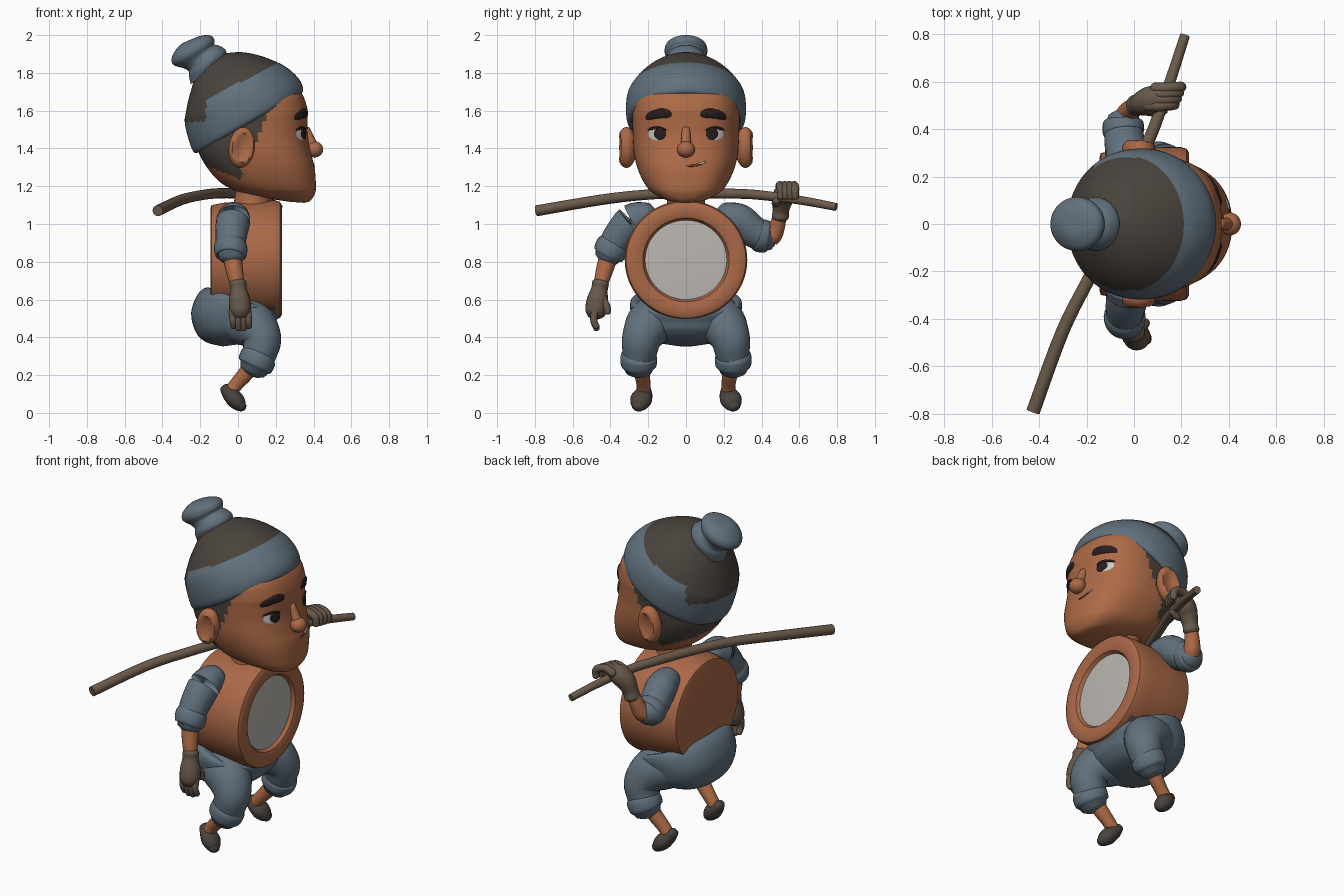
import bpy, bmesh, math
from mathutils import Vector as V
from mathutils.bvhtree import BVHTree

if "Cube" in bpy.data.objects:
    bpy.data.objects.remove(bpy.data.objects["Cube"])

COLOURS = {
    "blue cloth": (.120, .165, .205), "skin": (.42, .145, .062), "drum wood": (.40, .140, .064),
    "dark felt": (.068, .056, .046), "leather": (.135, .098, .068), "stick wood": (.150, .105, .070),
    "drum hide": (.50, .47, .44), "dark brow": (.022, .012, .014), "eye white": (.60, .58, .56),
    "lip brown": (.16, .045, .022)}
MATS = {}
for cname, c in COLOURS.items():
    MATS[cname] = bpy.data.materials.new(cname)
    MATS[cname].diffuse_color = (*c, 1)


def finish(name, bm, colours, rule=None, angle=50):
    """Turn a bmesh into a shaded object; rule(centre) picks the colour slot."""
    bmesh.ops.recalc_face_normals(bm, faces=bm.faces)
    if rule:
        for f in bm.faces:
            f.material_index = rule(f.calc_center_median())
    me = bpy.data.meshes.new(name)
    bm.to_mesh(me)
    bm.free()
    for c in colours:
        me.materials.append(MATS[c])
    ob = bpy.data.objects.new(name, me)
    bpy.context.collection.objects.link(ob)
    bpy.ops.object.select_all(action='DESELECT')
    ob.select_set(True)
    bpy.context.view_layer.objects.active = ob
    bpy.ops.object.shade_smooth_by_angle(angle=math.radians(angle))
    return ob


def dense(rows, k):
    """Catmull-Rom through rows of numbers, k steps per span."""
    out = []
    for i in range(len(rows) - 1):
        a, b, c, d = (rows[max(0, min(len(rows) - 1, i + j))] for j in (-1, 0, 1, 2))
        for s in range(k):
            t = s / k
            out.append([.5 * (2*q + (r-p)*t + (2*p-5*q+4*r-w)*t*t + (3*q-p-3*r+w)*t**3)
                        for p, q, r, w in zip(a, b, c, d)])
    return out + [list(rows[-1])]


def skin_rings(rings, n, p=2):
    """Bridge (centre, u, v) rings into a capped surface."""
    bm = bmesh.new()
    loops = []
    for c, u, v in rings:
        loop = []
        for i in range(n):
            a = 2 * math.pi * i / n
            x, y = (math.copysign(abs(w) ** (2 / p), w) for w in (math.cos(a), math.sin(a)))
            loop.append(bm.verts.new(c + u * x + v * y))
        loops.append(loop)
    for A, B in zip(loops, loops[1:]):
        for i in range(n):
            bm.faces.new((A[i], A[(i+1) % n], B[(i+1) % n], B[i]))
    bm.faces.new(loops[0])
    bm.faces.new(loops[-1])
    return bm


def body(rows, n=48, p=2, k=4):
    """Rows: front x, front z, back x, back z, half width."""
    rings = []
    for fx, fz, bx, bz, hw in (dense(rows, k) if k > 1 else rows):
        f, b = V((fx, 0, fz)), V((bx, 0, bz))
        rings.append(((f + b) / 2, (f - b) / 2, V((0, hw, 0))))
    return skin_rings(rings, n, p)


def tube(name, rows, colour, n=20, k=5, flat=1, rounded=True):
    """Rows: x, y, z, radius; flat squashes the section along x."""
    pts = dense(rows, k)
    pos = [V(q[:3]) for q in pts]
    rings = []
    for i, q in enumerate(pts):
        t = (pos[min(i+1, len(pos)-1)] - pos[max(i-1, 0)]).normalized()
        ref = V((0, 1, 0)) if abs(t.y) < .8 else V((0, 0, 1))
        u = t.cross(ref).normalized()
        rings.append((pos[i], u * q[3] * flat, t.cross(u) * q[3], t, q[3]))
    full = [r[:3] for r in rings]
    if rounded:
        for end, sgn in ((rings[0], -1), (rings[-1], 1)):
            for a in (30, 60, 82):
                s, h = math.cos(math.radians(a)), math.sin(math.radians(a)) * .6 * end[4]
                ring = (end[0] + end[3] * h * sgn, end[1] * s, end[2] * s)
                full.insert(0, ring) if sgn < 0 else full.append(ring)
    return finish(name, skin_rings(full, n), [colour])


def ball(name, centre, size, colour, dent=None):
    bm = bmesh.new()
    bmesh.ops.create_uvsphere(bm, u_segments=24, v_segments=16, radius=1)
    for v in bm.verts:
        if dent:
            dent(v.co)
        v.co = V(centre) + V(a * b for a, b in zip(v.co, size))
    return finish(name, bm, [colour])


# Head with hair at the back and sideburns
head = body([(.35, 1.112, .27, 1.118, .04), (.385, 1.125, .16, 1.135, .11), (.41, 1.17, .02, 1.165, .18),
             (.412, 1.22, -.08, 1.21, .22), (.405, 1.30, -.15, 1.28, .255), (.385, 1.38, -.20, 1.36, .275),
             (.368, 1.47, -.22, 1.42, .28), (.368, 1.55, -.23, 1.48, .283), (.365, 1.62, -.23, 1.53, .285),
             (.32, 1.71, -.22, 1.57, .27), (.18, 1.78, -.18, 1.62, .18)], n=96, p=2.5, k=6)
face = BVHTree.FromBMesh(head)


def hair(c):
    side = c.z > 1.40 and c.x < .08 + (c.z - 1.40) * .4
    back = c.x < .02 and c.z > 1.24 - c.x * .4
    return 1 if side or back else 0


finish("head", head, ["skin", "dark felt"], hair)


def patch(name, cy, cz, ry, rz, colour, lift=.004, slope=0, bend=0, p=2):
    """Thin plate laid over the face."""
    bm = bmesh.new()
    rows, n = [], 24
    for s in (.02, .35, .7, 1):
        row = []
        for i in range(n):
            a = 2 * math.pi * i / n
            dy, dz = (math.copysign(abs(w) ** (2 / p), w) * s for w in (math.cos(a), math.sin(a)))
            y, z = cy + dy * ry, cz + dz * rz + slope * dy * ry + bend * dy * dy
            hit = face.ray_cast(V((2, y, z)), V((-1, 0, 0)))[0]
            row.append(bm.verts.new((hit.x + (lift if s < 1 else -.002), y, z)))
        rows.append(row)
    bm.faces.new(rows[0])
    for A, B in zip(rows, rows[1:]):
        for i in range(n):
            bm.faces.new((A[i], A[(i+1) % n], B[(i+1) % n], B[i]))
    finish(name, bm, [colour])


# Face details and ears
for s, side in ((-1, "right"), (1, "left")):
    patch(side + "_brow", s*.145, 1.585, .075, .027, "dark brow", .009, -s*.12, -.015, 2.8)
    patch(side + "_eye_white", s*.155, 1.475, .052, .036, "eye white", .003)
    patch(side + "_eye_iris", s*.14, 1.478, .038, .037, "dark brow", .006)
    patch(side + "_eye_lid", s*.155, 1.508, .055, .009, "dark brow", .008, 0, -.012)

    def cup(co, s=s):
        r = math.hypot(co.x - .1, co.z)
        if co.y * s > 0 and r < .7:
            co.y -= s * .75 * (1 - r / .7) ** .5
        co.x -= co.z * -.12
    ball(side + "_ear", (.02, s*.315, 1.405), (.07, .055, .108), "skin", cup)
ball("nose", (.405, 0, 1.395), (.046, .048, .043), "skin")
tube("nose_bridge", [(.36, 0, 1.50, .022), (.385, 0, 1.44, .026), (.40, 0, 1.40, .03)], "skin")
patch("mouth", .055, 1.312, .065, .008, "lip brown", .003, .22, .012)
patch("teeth", .085, 1.322, .026, .006, "eye white", .006, .25, .006)

# Knitted hat: turned-up brim, dark crown, bobble
brim_top = lambda c: 1.695 + .50 * (c.x + .1)
hat = body([(.30, 1.68, -.19, 1.39, .27), (.335, 1.69, -.225, 1.375, .295), (.345, 1.715, -.245, 1.40, .313),
            (.325, 1.765, -.268, 1.47, .318), (.27, 1.82, -.282, 1.54, .31), (.21, 1.855, -.277, 1.585, .288),
            (.11, 1.893, -.262, 1.66, .235), (.01, 1.91, -.245, 1.72, .17), (-.09, 1.90, -.23, 1.78, .09)],
           n=96, k=6)
finish("hat", hat, ["blue cloth", "dark felt"],
       lambda c: 1 if c.z > brim_top(c) or (c.x < -.17 and c.z > 1.54) else 0)
finish("hat_bobble", body([(-.06, 1.88, -.25, 1.74, .10), (-.065, 1.92, -.26, 1.785, .113),
                           (-.10, 1.945, -.262, 1.81, .10), (-.125, 1.95, -.29, 1.825, .095),
                           (-.125, 1.975, -.345, 1.845, .113), (-.145, 1.998, -.348, 1.89, .105),
                           (-.19, 1.998, -.31, 1.945, .06), (-.23, 1.985, -.265, 1.97, .02)]), ["blue cloth"])

# Drum torso: turned shell, rounded rim, recessed hide
ring = lambda x, r: (x, .81 + r, x, .81 - r, r * 1.03)
shell = body([ring(*q) for q in ((-.145, .275), (-.14, .29), (-.08, .302), (.02, .31), (.12, .314), (.195, .315),
                                 (.222, .308), (.232, .29), (.232, .245), (.224, .222), (.20, .208))], 64, k=1)
finish("drum_body", shell, ["drum wood", "leather"],
       lambda c: 1 if c.z < .56 and -.1 < c.x < .19 else 0, 35)
finish("drum_hide", body([ring(.195, .212), ring(.205, .21), ring(.207, .19)], 64, k=1), ["drum hide"])
tube("neck", [(.08, 0, 1.04, .12), (.08, 0, 1.12, .10), (.10, 0, 1.22, .11)], "skin")

# Trousers seat
finish("trousers_seat", body([(.02, .365, -.08, .352, .06), (.12, .385, -.17, .375, .18),
                              (.18, .435, -.225, .43, .255), (.20, .48, -.248, .53, .285),
                              (.215, .515, -.215, .625, .297), (.205, .535, -.165, .665, .28),
                              (.15, .53, -.12, .64, .22)], p=2.3), ["blue cloth"])

# Legs and shoes
for s, side in ((-1, "right"), (1, "left")):
    tube(side + "_trouser_leg", [(0, s*.16, .50, .13), (.08, s*.20, .46, .125), (.125, s*.235, .39, .105),
                                 (.115, s*.245, .32, .092), (.10, s*.248, .28, .085)], "blue cloth", 28)
    tube(side + "_trouser_cuff", [(.118, s*.248, .315, .085), (.108, s*.25, .295, .097),
                                  (.092, s*.25, .255, .095), (.085, s*.25, .24, .08)], "blue cloth", 28)
    tube(side + "_shin", [(.10, s*.245, .30, .05), (.05, s*.235, .22, .043), (-.01, s*.225, .15, .037),
                          (-.04, s*.225, .11, .037)], "skin")
    tube(side + "_shoe", [(-.068, s*.22, .128, .036), (-.045, s*.226, .10, .049), (-.015, s*.238, .07, .058),
                          (.01, s*.25, .042, .046), (.02, s*.255, .032, .034)], "dark felt", flat=.8)

# Hanging arm
tube("right_sleeve", [(-.02, -.20, 1.04, .075), (-.025, -.28, 1.02, .09), (-.035, -.345, .95, .085),
                      (-.04, -.385, .89, .078)], "blue cloth", 24)
tube("right_sleeve_cuff", [(-.04, -.375, .905, .075), (-.04, -.39, .88, .088), (-.035, -.41, .84, .084),
                           (-.035, -.415, .83, .07)], "blue cloth", 24)
tube("right_forearm", [(-.035, -.40, .86, .05), (-.02, -.43, .76, .046), (0, -.455, .67, .036)], "skin")
tube("right_glove", [(0, -.453, .685, .046), (.002, -.458, .655, .044), (.008, -.468, .60, .056),
                     (.012, -.475, .55, .058), (.012, -.475, .525, .05)], "leather")
for i in range(4):
    x = -.03 + i * .027
    tube(f"right_finger_{i+1}", [(x, -.48, .54, .02), (x + .004, -.488, .49, .019),
                                 (x + .006, -.472, .455 - .012 * (i in (1, 2)), .016)], "leather", 12)
tube("right_thumb", [(.03, -.44, .60, .022), (.045, -.42, .56, .021), (.05, -.415, .53, .017)], "leather", 12)

# Raised arm gripping the carrying stick
tube("left_sleeve", [(-.02, .20, 1.04, .075), (-.03, .28, 1.02, .088), (-.04, .35, .965, .085),
                     (-.045, .40, .935, .08)], "blue cloth", 24)
tube("left_sleeve_cuff", [(-.043, .375, .945, .075), (-.045, .39, .94, .088), (-.045, .43, .93, .084),
                          (-.045, .44, .928, .07)], "blue cloth", 24)
tube("left_forearm", [(-.045, .41, .93, .052), (-.03, .455, .935, .05), (-.015, .48, .98, .043),
                      (.01, .50, 1.06, .036)], "skin")
tube("left_glove", [(.01, .50, 1.04, .046), (.02, .503, 1.075, .044), (.045, .512, 1.13, .056),
                    (.08, .525, 1.165, .058), (.11, .53, 1.18, .045)], "leather")
for i in range(4):
    d = (i - 1.5) * .027
    x, y = .35 * d, .535 + .93 * d
    tube(f"left_finger_{i+1}", [(x + .07, y, 1.185, .023), (x + .125, y, 1.205, .023), (x + .18, y + .005, 1.185, .022),
                                (x + .185, y + .005, 1.14, .019)], "leather", 12)
tube("left_thumb", [(.05, .48, 1.12, .023), (.09, .475, 1.11, .022), (.13, .48, 1.125, .018)], "leather", 12)
tube("carrying_stick", [(-.425, -.79, 1.07, .029), (-.30, -.45, 1.128, .028), (-.18, -.21, 1.155, .027),
                        (-.085, 0, 1.163, .027), (.03, .28, 1.16, .026), (.09, .42, 1.15, .025),
                        (.155, .61, 1.125, .023), (.215, .795, 1.09, .021)], "stick wood", 16, rounded=False)

for m in bpy.data.materials:
    if m.users and not m.is_grease_pencil:
        m.use_nodes = True
        m.node_tree.nodes["Principled BSDF"].inputs["Base Color"].default_value = m.diffuse_color
